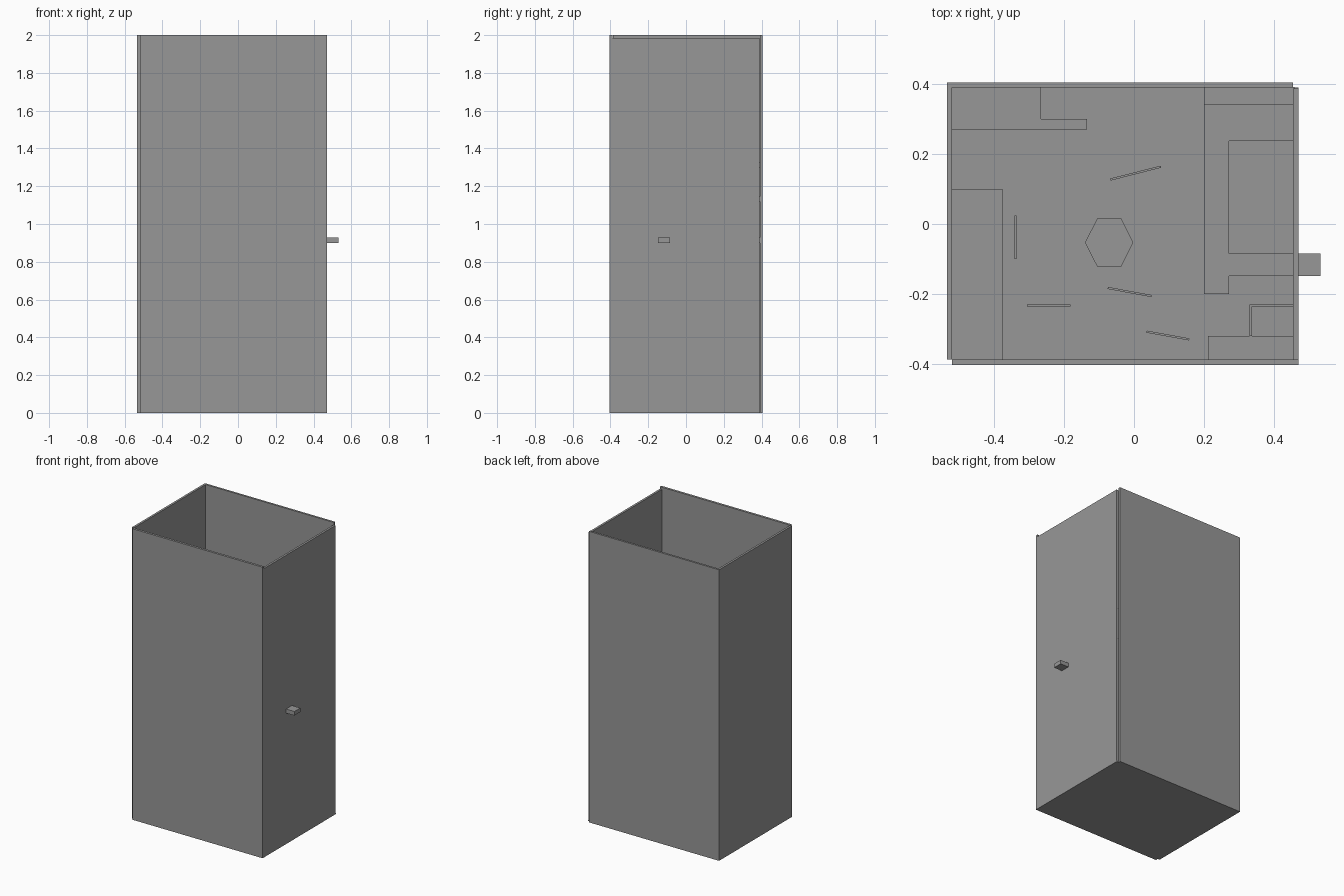
import bpy, bmesh, math

if "Cube" in bpy.data.objects:
    bpy.data.objects.remove(bpy.data.objects["Cube"])

# Dark grey used on every part
grey = bpy.data.materials.new("dark_grey")
grey.diffuse_color = (0.31, 0.31, 0.31, 1)
grey.use_nodes = True
grey.node_tree.nodes["Principled BSDF"].inputs["Base Color"].default_value = grey.diffuse_color


def prism(name, pts, z0, z1):
    """Extrude a flat outline between two heights."""
    bm = bmesh.new()
    face = bm.faces.new([bm.verts.new((x, y, z0)) for x, y in pts])
    ext = bmesh.ops.extrude_face_region(bm, geom=[face])
    for v in ext["geom"]:
        if isinstance(v, bmesh.types.BMVert):
            v.co.z = z1
    bmesh.ops.recalc_face_normals(bm, faces=bm.faces)
    me = bpy.data.meshes.new(name)
    bm.to_mesh(me)
    bm.free()
    me.materials.append(grey)
    ob = bpy.data.objects.new(name, me)
    bpy.context.collection.objects.link(ob)
    return ob


def box(name, x0, x1, y0, y1, z0, z1):
    return prism(name, [(x0, y0), (x1, y0), (x1, y1), (x0, y1)], z0, z1)


def slat(name, ax, ay, bx, by, z0, z1, t=0.003):
    """Thin upright plate between two plan points."""
    d = math.hypot(bx - ax, by - ay)
    nx, ny = -(by - ay) / d * t, (bx - ax) / d * t
    return prism(name, [(ax - nx, ay - ny), (bx - nx, by - ny),
                        (bx + nx, by + ny), (ax + nx, ay + ny)], z0, z1)


# Open-topped shell, walls overlapping in a pinwheel
box("floor", -0.52, 0.47, -0.404, 0.391, 0, 0.006)
box("front_wall", -0.52, 0.47, -0.404, -0.388, 0, 2)
box("back_wall", -0.535, 0.455, 0.391, 0.405, 0, 2)
box("left_wall", -0.535, -0.52, -0.387, 0.391, 0, 2)
box("right_wall", 0.455, 0.47, -0.388, 0.388, 0, 1.985)

# Right-hand ledge with a tongue that pierces the wall
prism("right_ledge", [(0.2, -0.2), (0.272, -0.2), (0.272, -0.149), (0.533, -0.149),
                      (0.533, -0.085), (0.272, -0.085), (0.272, 0.238), (0.459, 0.238),
                      (0.459, 0.392), (0.2, 0.392)], 0.9, 0.928)
box("back_right_shelf", 0.2, 0.459, 0.34, 0.392, 1.12, 1.145)

# Other ledges and steps
prism("back_left_ledge", [(-0.52, 0.27), (-0.134, 0.27), (-0.134, 0.3), (-0.266, 0.3),
                          (-0.266, 0.391), (-0.52, 0.391)], 1.3, 1.328)
box("left_ledge", -0.52, -0.375, -0.387, 0.098, 0.6, 0.628)
box("front_right_step", 0.211, 0.455, -0.387, -0.321, 0.2, 0.228)
prism("corner_screen", [(0.331, -0.32), (0.337, -0.32), (0.337, -0.236), (0.455, -0.236),
                        (0.455, -0.23), (0.331, -0.23)], 0.2, 0.34)

# Hexagonal central step
prism("hexagon_step", [(-0.071 + 0.069 * math.cos(i * math.pi / 3),
                        -0.053 + 0.079 * math.sin(i * math.pi / 3)) for i in range(6)],
      0.72, 0.748)

# Thin floating plates
plates = [(-0.068, 0.127, 0.077, 0.164, 0.8), (-0.339, -0.1, -0.339, 0.024, 1.0),
          (-0.075, -0.183, 0.05, -0.206, 0.5), (-0.306, -0.233, -0.182, -0.233, 0.55),
          (0.036, -0.308, 0.158, -0.33, 0.35)]
for i, (ax, ay, bx, by, z) in enumerate(plates):
    slat(f"thin_plate_{i + 1}", ax, ay, bx, by, z, z + 0.1)
